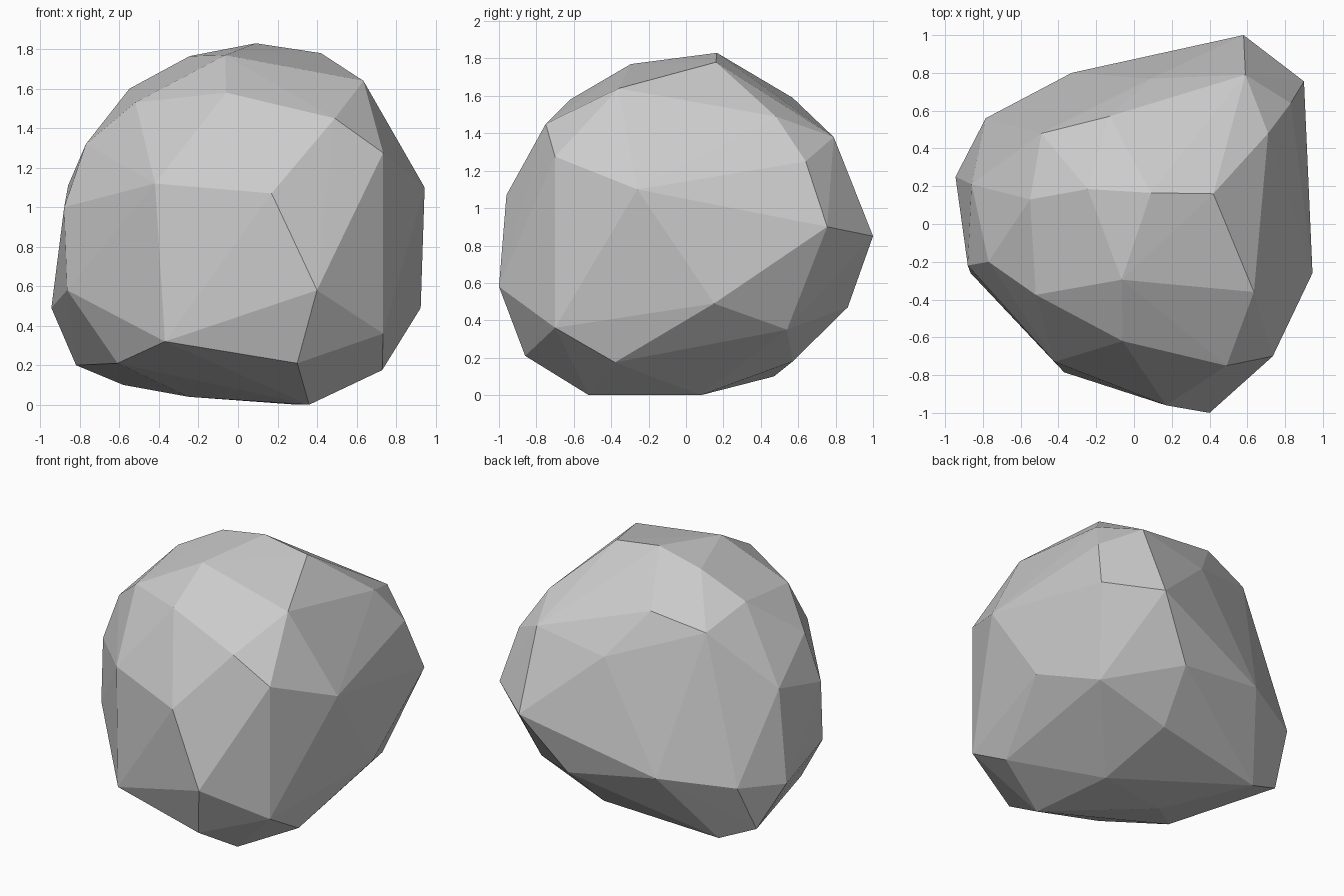
import bpy, bmesh
from mathutils import Vector

if "Cube" in bpy.data.objects:
    bpy.data.objects.remove(bpy.data.objects["Cube"])

# Boulder corners, grouped from the crown down to the base
CORNERS = [Vector(p) for p in (
    # crown
    (.09, .165, 1.83), (.42, .16, 1.78), (-.245, .185, 1.765), (-.065, -.295, 1.77),
    (.635, -.36, 1.64), (-.55, .13, 1.6), (-.13, .57, 1.59), (-.06, -.62, 1.58),
    # shoulder
    (-.52, -.375, 1.53), (-.49, .48, 1.5), (.71, .48, 1.49), (.49, -.75, 1.45),
    (.59, .79, 1.38), (-.77, -.2, 1.32), (.09, .77, 1.29), (.735, -.7, 1.275), (.83, .64, 1.25),
    # waist
    (-.42, -.73, 1.12), (-.86, .21, 1.11), (.945, -.26, 1.1), (.17, -.96, 1.07),
    (-.88, -.22, 1.0), (.9, .755, .9), (.58, 1.0, .85),
    # lower sides
    (.4, -1.0, .58), (-.865, -.26, .58), (-.33, .8, .57), (-.785, .56, .53),
    (.925, .15, .49), (-.945, .25, .49), (.3, .865, .47), (.735, -.7, .36),
    (.73, .54, .35), (-.37, -.785, .32),
    # base
    (.3, -.86, .21), (-.61, -.39, .21), (-.82, .4, .2), (.23, .57, .18),
    (.73, -.38, .175), (-.58, .47, .1), (-.25, -.05, .04), (.36, -.52, 0), (.3, .08, 0))]


def hull():
    """Solid faceted boulder."""
    bm = bmesh.new()
    for c in CORNERS:
        bm.verts.new(c)
    res = bmesh.ops.convex_hull(bm, input=bm.verts)
    loose = {g for g in res["geom_interior"] + res["geom_unused"]
             if isinstance(g, bmesh.types.BMVert)}
    bmesh.ops.delete(bm, geom=list(loose), context='VERTS')
    bmesh.ops.recalc_face_normals(bm, faces=bm.faces)
    return bm


def shard(solid, seed):
    """Piece of the boulder nearest to one corner."""
    bm = solid.copy()
    for other in sorted(CORNERS, key=lambda c: (c - seed).length):
        if other == seed:
            continue
        cut = bmesh.ops.bisect_plane(
            bm, geom=bm.verts[:] + bm.edges[:] + bm.faces[:], dist=1e-5,
            plane_co=(seed + other) / 2, plane_no=other - seed, clear_outer=True)
        rim = [e for e in cut["geom_cut"]
               if isinstance(e, bmesh.types.BMEdge) and e.is_valid and e.is_boundary]
        if len(rim) > 2:
            bmesh.ops.edgeloop_fill(bm, edges=rim)
    bmesh.ops.recalc_face_normals(bm, faces=bm.faces)
    return bm


# Fractured rock: one flush shard around every corner
solid = hull()
for i, corner in enumerate(CORNERS):
    bm = shard(solid, corner)
    mesh = bpy.data.meshes.new(f"rock_shard_{i + 1}")
    bm.to_mesh(mesh)
    bm.free()
    if mesh.polygons:
        bpy.context.collection.objects.link(bpy.data.objects.new(mesh.name, mesh))
solid.free()
